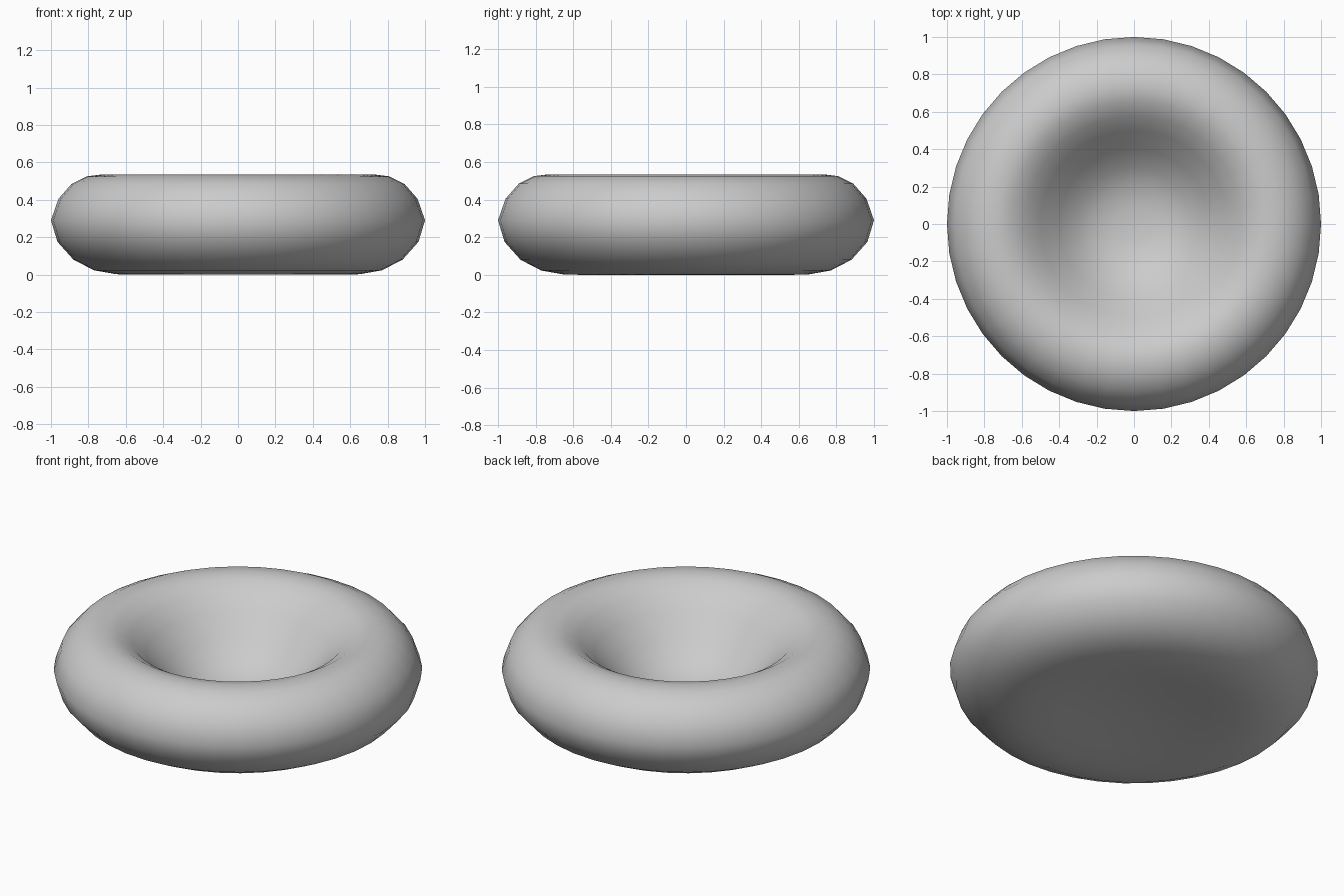
import bpy
import bmesh
from math import tau
from mathutils import Vector

cube = bpy.data.objects.get("Cube")
if cube:
    bpy.data.objects.remove(cube, do_unlink=True)

# Half cross-section (radius, height): dimple, thick rim, shallow underside
PROFILE = [
    (0, 0.12), (0.1, 0.125), (0.2, 0.146), (0.3, 0.198), (0.4, 0.287),
    (0.5, 0.397), (0.58, 0.473), (0.66, 0.52), (0.73, 0.535), (0.81, 0.525),
    (0.89, 0.485), (0.96, 0.405), (1, 0.29), (0.965, 0.175), (0.88, 0.08),
    (0.77, 0.023), (0.65, 0.002), (0.55, 0), (0.4, 0.014), (0.2, 0.034), (0, 0.04),
]
SEGMENTS = 40


def make_material(name, value):
    mat = bpy.data.materials.new(name)
    mat.use_nodes = True
    color = (value, value, value, 1)
    mat.diffuse_color = color
    mat.node_tree.nodes["Principled BSDF"].inputs["Base Color"].default_value = color
    return mat


def lathe(name, profile, segments, mat):
    bm = bmesh.new()
    verts = [bm.verts.new((r, 0, z)) for r, z in profile]
    edges = [bm.edges.new(pair) for pair in zip(verts, verts[1:])]
    bmesh.ops.spin(bm, geom=verts + edges, cent=Vector(), axis=Vector((0, 0, 1)),
                   angle=tau, steps=segments)
    bmesh.ops.remove_doubles(bm, verts=bm.verts[:], dist=0.0005)
    bmesh.ops.recalc_face_normals(bm, faces=bm.faces[:])
    for face in bm.faces:
        face.smooth = True
    mesh = bpy.data.meshes.new(name)
    bm.to_mesh(mesh)
    bm.free()
    mesh.materials.append(mat)
    obj = bpy.data.objects.new(name, mesh)
    bpy.context.collection.objects.link(obj)
    return obj


# Dimpled disc body
lathe("dimpled_disc", PROFILE, SEGMENTS, make_material("light_grey", 0.6))
